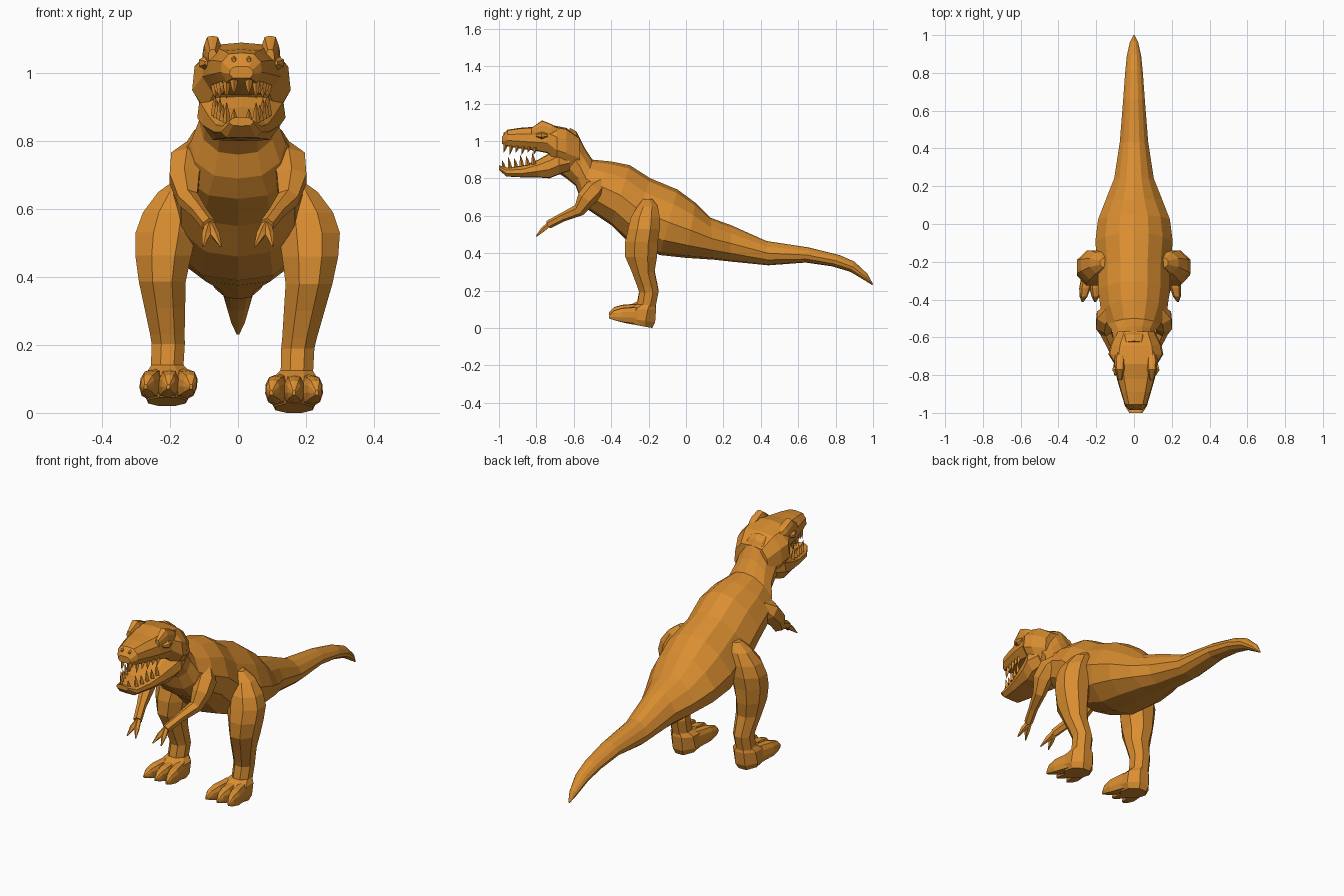
import bpy
import bmesh
from math import cos, sin, pi
from mathutils import Vector

cube = bpy.data.objects.get("Cube")
if cube:
    bpy.data.objects.remove(cube, do_unlink=True)

# One skin colour for everything
COLOUR = (0.70, 0.27, 0.03, 1)
skin = bpy.data.materials.new("orange skin")
skin.use_nodes = True
skin.diffuse_color = COLOUR
shader = next(n for n in skin.node_tree.nodes if n.type == 'BSDF_PRINCIPLED')
shader.inputs["Base Color"].default_value = COLOUR
shader.inputs["Roughness"].default_value = 0.9

# Half cross-sections, from the top centre round to the bottom centre
ROUND = [(0, 1), (.38, .9), (.74, .55), (1, 0), (.88, -.55), (.5, -.92), (0, -1)]
BOXY = [(0, 1), (.62, .92), (.95, .4), (1, -.3), (.72, -.95), (0, -1)]


def loft(name, rings):
    """Skin a row of equal point rings and cap both ends."""
    bm = bmesh.new()
    rows = [[bm.verts.new(p) for p in ring] for ring in rings]
    for a, b in zip(rows, rows[1:]):
        for i in range(len(a)):
            j = (i + 1) % len(a)
            bm.faces.new((a[i], a[j], b[j], b[i]))
    bm.faces.new(rows[0])
    bm.faces.new(rows[-1])
    bmesh.ops.recalc_face_normals(bm, faces=bm.faces)
    mesh = bpy.data.meshes.new(name)
    bm.to_mesh(mesh)
    bm.free()
    mesh.materials.append(skin)
    obj = bpy.data.objects.new(name, mesh)
    bpy.context.scene.collection.objects.link(obj)
    return obj


def profile_ring(top_y, top_z, low_y, low_z, width, section, x=0):
    """Symmetric ring hung between a top point and a bottom point."""
    full = section + [(-u, v) for u, v in section[-2:0:-1]]
    top, low = Vector((x, top_y, top_z)), Vector((x, low_y, low_z))
    mid, up = (top + low) / 2, (top - low) / 2
    return [mid + up * v + Vector((width * u, 0, 0)) for u, v in full]


def upright(name, rows, section, x=0):
    """Loft along y from rows of (y, top, bottom, half width)."""
    return loft(name, [profile_ring(y, t, y, b, w, section, x) for y, t, b, w in rows])


def tube(name, path, sides=6):
    """Tapered limb through rows of (x, y, z, radius)."""
    points = [Vector(p[:3]) for p in path]
    rings = []
    for i, p in enumerate(points):
        along = points[min(i + 1, len(points) - 1)] - points[max(i - 1, 0)]
        across = along.cross(Vector((1, 0, 0))).normalized()
        side = across.cross(along).normalized()
        r = path[i][3]
        rings.append([p + across * r * cos(2 * pi * k / sides)
                      + side * r * sin(2 * pi * k / sides) for k in range(sides)])
    return loft(name, rings)


# Neck, trunk and tail in one skin: top point, bottom point, half width
BODY = [
    (-.62, 1.07, -.70, .84, .10), (-.585, 1.05, -.64, .80, .11),
    (-.54, .96, -.59, .76, .115), (-.50, .90, -.565, .69, .14),
    (-.40, .89, -.52, .63, .175), (-.30, .87, -.40, .55, .19),
    (-.19, .80, -.31, .46, .19), (-.045, .74, -.14, .39, .205),
    (.05, .67, 0, .375, .19), (.13, .59, .15, .365, .145),
    (.24, .55, .24, .355, .105), (.43, .465, .44, .335, .075),
    (.66, .43, .64, .35, .058), (.82, .39, .78, .33, .047),
    (.90, .355, .88, .30, .038), (.97, .29, .955, .255, .022),
    (1, .235, .995, .23, .004)]
loft("body_and_tail", [profile_ring(*row, ROUND) for row in BODY])

# Head, turned very slightly to one side
HEAD_X = .01
upright("skull", [
    (-.985, 1.02, .985, .035), (-.955, 1.06, .972, .06), (-.89, 1.07, .96, .08),
    (-.82, 1.075, .95, .10), (-.74, 1.09, .935, .115), (-.69, 1.08, .88, .145),
    (-.64, 1.07, .86, .135), (-.57, 1.02, .85, .10)], BOXY, HEAD_X)
upright("lower_jaw", [
    (-1, .87, .845, .035), (-.96, .858, .81, .06), (-.87, .868, .805, .08),
    (-.79, .90, .805, .10), (-.73, .935, .80, .115), (-.68, .96, .82, .13),
    (-.62, .96, .84, .11)], BOXY, HEAD_X)


def tooth(name, x, y, base, tip):
    tube(name, [(x, y, base, .012), (x, y - .004, (base + tip) / 2, .008),
                (x, y - .01, tip, .001)], sides=4)


for side, label in ((1, "left"), (-1, "right")):
    # Brow crest, eye and nostril bumps
    upright(label + "_brow", [
        (-.825, 1.07, 1.03, .012), (-.77, 1.11, 1.02, .026), (-.72, 1.09, 1.01, .03),
        (-.67, 1.06, 1.0, .015)], BOXY, HEAD_X + side * .085)
    tube(label + "_eye", [(HEAD_X + side * .10, -.80, 1.03, .008),
                          (HEAD_X + side * .108, -.77, 1.03, .02),
                          (HEAD_X + side * .11, -.74, 1.03, .008)])
    tube(label + "_nostril", [(HEAD_X + side * .022, -.945, 1.045, .012),
                              (HEAD_X + side * .022, -.975, 1.038, .006)])
    # Teeth along both jaws
    for i in range(6):
        y = -.965 + i * .032
        x = HEAD_X + side * (.022 + .056 * (i / 5) ** .6)
        long = .012 * (i % 2)
        tooth(f"{label}_upper_tooth_{i}", x, y, .98 - i * .003, .938 - long)
        tooth(f"{label}_lower_tooth_{i}", x, y - .008, .85 + i * .005,
              .895 + i * .006 + long)

    # Arm with two claws
    tube(label + "_arm", [(side * x, y, z, r) for x, y, z, r in (
        (.13, -.45, .78, .03), (.15, -.49, .74, .055), (.158, -.535, .69, .05),
        (.148, -.572, .63, .034), (.115, -.66, .592, .024),
        (.085, -.735, .553, .022))])
    for name, tip_x in (("inner", .05), ("outer", .102)):
        bend = (.085 + tip_x) / 2
        tube(f"{label}_{name}_finger", [
            (side * .083, -.725, .558, .014), (side * bend, -.765, .525, .014),
            (side * tip_x, -.80, .49, .003)], sides=5)

    # The right leg stands a little wider and higher than the left
    def stance(p):
        t = max(0, (.55 - p.z) / .55) if side < 0 else 0
        return Vector((side * (p.x + .045 * t), p.y, p.z + .02 * t))

    def leg_ring(z, inner, outer, front, back, slope=0):
        mid_x, mid_y = (inner + outer) / 2, (front + back) / 2
        ring = []
        for k in range(8):
            a = pi / 8 + k * pi / 4
            y = mid_y + (back - front) * .54 * sin(a)
            x = mid_x + (outer - inner) * .54 * cos(a)
            ring.append(stance(Vector((x, y, z + slope * (back - y)))))
        return ring

    # Thigh and shin
    loft(label + "_leg", [leg_ring(*row) for row in (
        (.69, .13, .18, -.23, -.18), (.65, .12, .235, -.26, -.15),
        (.59, .12, .28, -.295, -.14), (.53, .12, .30, -.31, -.14),
        (.46, .13, .295, -.325, -.15), (.38, .14, .278, -.325, -.155),
        (.30, .135, .255, -.29, -.168), (.22, .13, .232, -.26, -.152),
        (.19, .127, .225, -.25, -.147), (.10, .125, .22, -.265, -.165))])
    # Foot pad, with the sole rising toward the toes
    loft(label + "_foot", [leg_ring(*row) for row in (
        (.125, .125, .22, -.265, -.165, 0), (.10, .10, .235, -.31, -.16, 0),
        (.03, .095, .235, -.34, -.165, .15), (0, .11, .22, -.33, -.18, .18))])
    # Three splayed toes
    for name, root, tip in (("inner", .125, .10), ("middle", .165, .165),
                            ("outer", .205, .23)):
        rings = []
        for y, top, low, width in ((-.25, .115, .02, .028), (-.34, .108, .03, .03),
                                   (-.385, .095, .042, .02), (-.412, .066, .052, .005)):
            x = root + (tip - root) * (-.25 - y) / .15
            rings.append([stance(p) for p in
                          profile_ring(y, top, y, low, width, BOXY, x)])
        loft(f"{label}_{name}_toe", rings)
